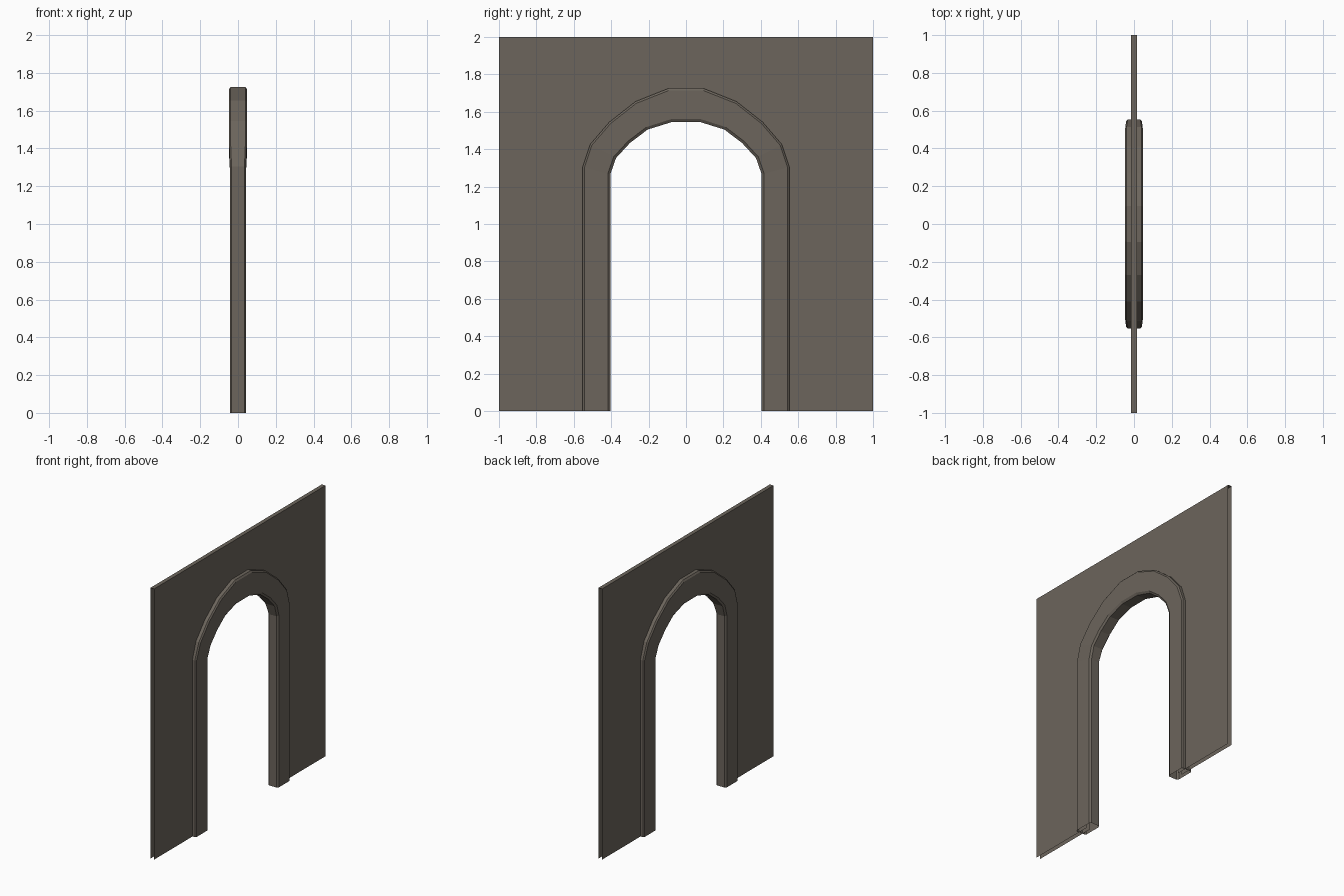
import bpy
from mathutils import Vector

if "Cube" in bpy.data.objects:
    bpy.data.objects.remove(bpy.data.objects["Cube"])

stone = bpy.data.materials.new("grey brown stone")
stone.diffuse_color = (0.15, 0.13, 0.107, 1)
stone.use_nodes = True
stone.node_tree.nodes["Principled BSDF"].inputs["Base Color"].default_value = stone.diffuse_color

# Half profiles from foot to crown: y, z
OUTER = [(0.553, 0), (0.553, 1.305), (0.513, 1.425), (0.41, 1.545), (0.27, 1.655), (0.094, 1.725)]
INNER = [(0.405, 0), (0.405, 1.265), (0.374, 1.353), (0.30, 1.433), (0.205, 1.505), (0.076, 1.545)]
# Half thickness: the curved part stands slightly prouder than the legs
HALF = [0.042, 0.042, 0.047, 0.048, 0.048, 0.048]


def mirrored(half):
    return half + [(-y, z) for y, z in reversed(half)]


def make(name, verts, faces):
    me = bpy.data.meshes.new(name)
    me.from_pydata(verts, [], faces)
    me.materials.append(stone)
    ob = bpy.data.objects.new(name, me)
    bpy.context.collection.objects.link(ob)
    return ob


outer = [Vector(p) for p in mirrored(OUTER)]
inner = [Vector(p) for p in mirrored(INNER)]
half = HALF + HALF[::-1]

# Arch frame: chamfered eight-point section swept along the arch, feet open
verts, faces = [], []
for o, i, h in zip(outer, inner, half):
    section = [(h - .008, 0), (h, .065), (h, .91), (h - .01, 1),
               (-h + .01, 1), (-h, .91), (-h, .065), (-h + .008, 0)]
    for x, t in section:
        p = o.lerp(i, t)
        verts.append((x, p.x, p.y))
for r in range(len(outer) - 1):
    for k in range(8):
        n = (k + 1) % 8
        faces.append((r * 8 + k, r * 8 + n, r * 8 + 8 + n, r * 8 + 8 + k))
make("arch_frame", verts, faces)

# Wall: two sheets with a top cap, open ends, opening hidden inside the frame
T = 0.015
opening = [o.lerp(i, 0.5) for o, i in zip(outer, inner)]
outline = [(-1, 0), (-1, 2), (1, 2), (1, 0)] + [tuple(p) for p in opening]
n = len(outline)
verts = [(T, y, z) for y, z in outline] + [(-T, y, z) for y, z in outline]
faces = [tuple(reversed(range(n))), tuple(range(n, 2 * n)), (1, 2, n + 2, n + 1)]
make("wall", verts, faces)
